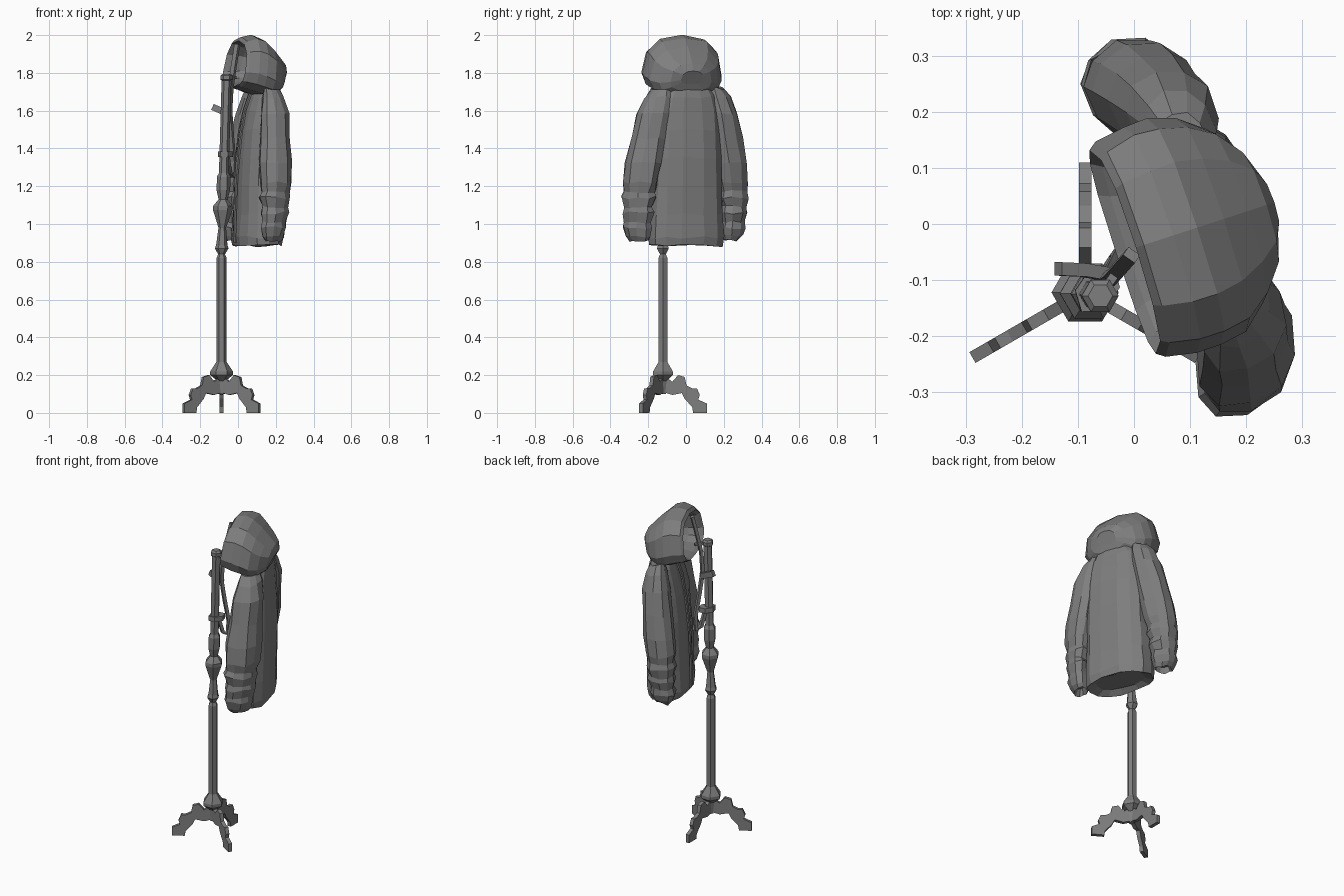
import bpy, bmesh, math, random
from mathutils import Vector

if "Cube" in bpy.data.objects:
    bpy.data.objects.remove(bpy.data.objects["Cube"])
random.seed(4)

Z = Vector((0, 0, 1))
C = Vector((0.1, 0.0, 0))            # coat centre
U = Vector((-0.31, 0.95, 0))         # coat width direction
N = Vector((0.95, 0.31, 0))          # coat depth direction (towards its back)
GREY = bpy.data.materials.new("dark_grey")
GREY.diffuse_color = (0.21, 0.21, 0.21, 1)
GREY.use_nodes = True
GREY.node_tree.nodes["Principled BSDF"].inputs["Base Color"].default_value = GREY.diffuse_color


def finish(name, bm):
    bmesh.ops.recalc_face_normals(bm, faces=bm.faces[:])
    me = bpy.data.meshes.new(name)
    bm.to_mesh(me)
    bm.free()
    me.materials.append(GREY)
    ob = bpy.data.objects.new(name, me)
    bpy.context.collection.objects.link(ob)
    return ob


def loft(name, rings, sides, power=1.0, jitter=0.0, phase=0.0, low=1.0, sag=0.0):
    """Skin through rings of (centre, half axis a, half axis b); low scales the -b half,
    sag shifts points randomly in height for cloth creases."""
    bm = bmesh.new()
    loops = []
    for c, a, b in rings:
        vs = []
        for i in range(sides):
            t = math.tau * (i + phase) / sides
            ca, sa = math.cos(t), math.sin(t)
            ca = math.copysign(abs(ca) ** power, ca)
            sa = math.copysign(abs(sa) ** power, sa)
            if sa < 0:
                sa *= low
            k = 1 + random.uniform(-jitter, jitter)
            vs.append(bm.verts.new(c + a * ca * k + b * sa * k + Z * random.uniform(-sag, sag)))
        loops.append(vs)
    for p, q in zip(loops, loops[1:]):
        for i in range(sides):
            j = (i + 1) % sides
            bm.faces.new((p[i], p[j], q[j], q[i]))
    bm.faces.new(loops[0])
    bm.faces.new(loops[-1])
    return finish(name, bm)


def coat(w, d, z):
    return C + U * w + N * d + Z * z


def pole_at(z):
    t = max(0, z - 0.85) / 0.94      # upper pole leans slightly
    return Vector((-0.087 + 0.027 * t, -0.122 - 0.006 * t, z))


def bar(name, pts, width, thick, side):
    """Flat bar swept along points; side is its width direction."""
    rings = []
    for i, p in enumerate(pts):
        tan = (pts[min(i + 1, len(pts) - 1)] - pts[max(i - 1, 0)]).normalized()
        rings.append((p, side * width * 0.7, tan.cross(side).normalized() * thick * 0.7))
    return loft(name, rings, 4, phase=0.5)


# Turned hexagonal pole
prof = [(.10, .018), (.17, .022), (.20, .06), (.22, .06), (.27, .027), (.82, .027),
        (.84, .018), (.87, .036), (.89, .03), (.98, .02), (1.075, .052), (1.095, .052),
        (1.13, .024), (1.18, .036), (1.25, .036), (1.27, .026), (1.76, .026), (1.765, .033),
        (1.785, .033), (1.795, .022)]
loft("pole", [(pole_at(z), Vector((r, 0, 0)), Vector((0, r, 0))) for z, r in prof], 6)

# Three carved legs
leg = [(0, .20), (.05, .165), (.08, .20), (.115, .19), (.125, .145), (.155, .13), (.18, .13),
       (.195, .095), (.187, .07), (.232, .05), (.232, 0), (.16, 0), (.155, .03), (.115, .075),
       (.10, .105), (.05, .095), (0, .11)]
for k in range(3):
    ang = math.radians(90 + 120 * k)
    out = Vector((math.cos(ang), math.sin(ang), 0))
    side = Vector((-out.y, out.x, 0)) * 0.011
    bm = bmesh.new()
    face = bm.faces.new([bm.verts.new(pole_at(0) + out * r + Z * z - side) for r, z in leg])
    ext = bmesh.ops.extrude_face_region(bm, geom=[face], use_keep_orig=True)
    for v in ext["geom"]:
        if isinstance(v, bmesh.types.BMVert):
            v.co += side * 2
    finish("leg_%d" % (k + 1), bm)

# Curved hook arm fixed to the upper pole, with its bracket, side peg and collar
out = Vector((.57, .82, 0))
across = Vector((-.82, .57, 0))
arm = [(.02, 1.37), (.05, 1.27), (.08, 1.25), (.085, 1.33), (.055, 1.48), (.035, 1.60),
       (.04, 1.72), (.065, 1.84), (.09, 1.95)]
bar("coat_hook", [pole_at(z) + out * r for r, z in arm], .026, .018, across)
bar("upper_bracket", [pole_at(1.775) + out * r for r in (0, .04, .08)], .016, .015, across)
bar("side_peg", [Vector(p) for p in ((-.045, -.09, 1.58), (-.09, -.082, 1.60), (-.135, -.08, 1.62))],
    .024, .034, Vector((0, 1, 0)))
loft("hook_collar", [(pole_at(z) + out * .012, out * .05, across * .036) for z in (1.355, 1.385)], 6)

# Coat body: (z, half width, depth centre, half depth), slightly hollowed at the hem
body = [(.905, .15, .0, .08), (.885, .20, .0, .112), (.93, .207, .0, .12),
        (1.05, .20, .005, .117), (1.2, .195, .01, .117), (1.35, .19, .015, .115),
        (1.5, .185, .022, .105), (1.6, .175, .03, .09), (1.67, .155, .04, .075),
        (1.72, .12, .045, .06), (1.76, .09, .045, .05)]
loft("coat_body", [(coat(0, d, z), U * w, N * h) for z, w, d, h in body], 14, .8, .03, sag=.008)

# Front placket
bar("coat_placket", [coat(.01, d, z) for d, z in
                     ((-.118, .90), (-.119, 1.05), (-.111, 1.25), (-.09, 1.45), (-.065, 1.6),
                      (-.03, 1.70))], .03, .008, U)

# Sleeves: (z, width offset, depth, half width, half depth), wrinkled towards the cuff
sleeve = [(1.72, .145, .035, .05, .04), (1.67, .165, .035, .07, .06), (1.58, .19, .035, .085, .078),
          (1.45, .218, .025, .09, .083), (1.32, .243, .015, .092, .09), (1.22, .258, .008, .087, .09),
          (1.17, .263, .005, .078, .078), (1.14, .264, 0, .085, .088), (1.09, .268, 0, .07, .073),
          (1.06, .268, 0, .079, .08), (1.01, .27, -.005, .066, .066), (.98, .268, -.008, .073, .072),
          (.935, .266, -.01, .062, .06), (.915, .26, -.01, .045, .045), (.95, .26, -.01, .03, .03)]
for name, s in (("near_sleeve", -1), ("far_sleeve", 1)):
    swing, twist = (.012, -.02) if s < 0 else (-.026, -.005)   # near arm hangs back, far forward
    rings = []
    for z, w, d, hw, hd in sleeve:
        t = min(1, (1.72 - z) / .5) ** 1.5
        rings.append((coat(s * (w + .003), d + swing * t, z), U * hw + N * s * twist * -s * s * -1,
                      N * hd))
    loft(name, rings, 10, .88, .06, sag=.009)

# Hood: flat-bottomed arches from the inner cavity, round the rim and over to the back
hood = [(.02, .10, 1.77, 1.90), (-.05, .15, 1.745, 1.945), (-.11, .175, 1.735, 1.96),
        (-.13, .19, 1.725, 1.97), (-.115, .20, 1.715, 1.99), (-.06, .212, 1.70, 2.0),
        (-.015, .212, 1.685, 1.985), (.035, .20, 1.675, 1.94), (.08, .165, 1.68, 1.89),
        (.115, .115, 1.705, 1.85), (.13, .06, 1.74, 1.81)]
loft("hood", [(coat(-.01, d, lo + .32 * (hi - lo)), U * w, Z * (.68 * (hi - lo)) + N * .025)
              for d, w, lo, hi in hood], 12, .8, .02, low=.47)
